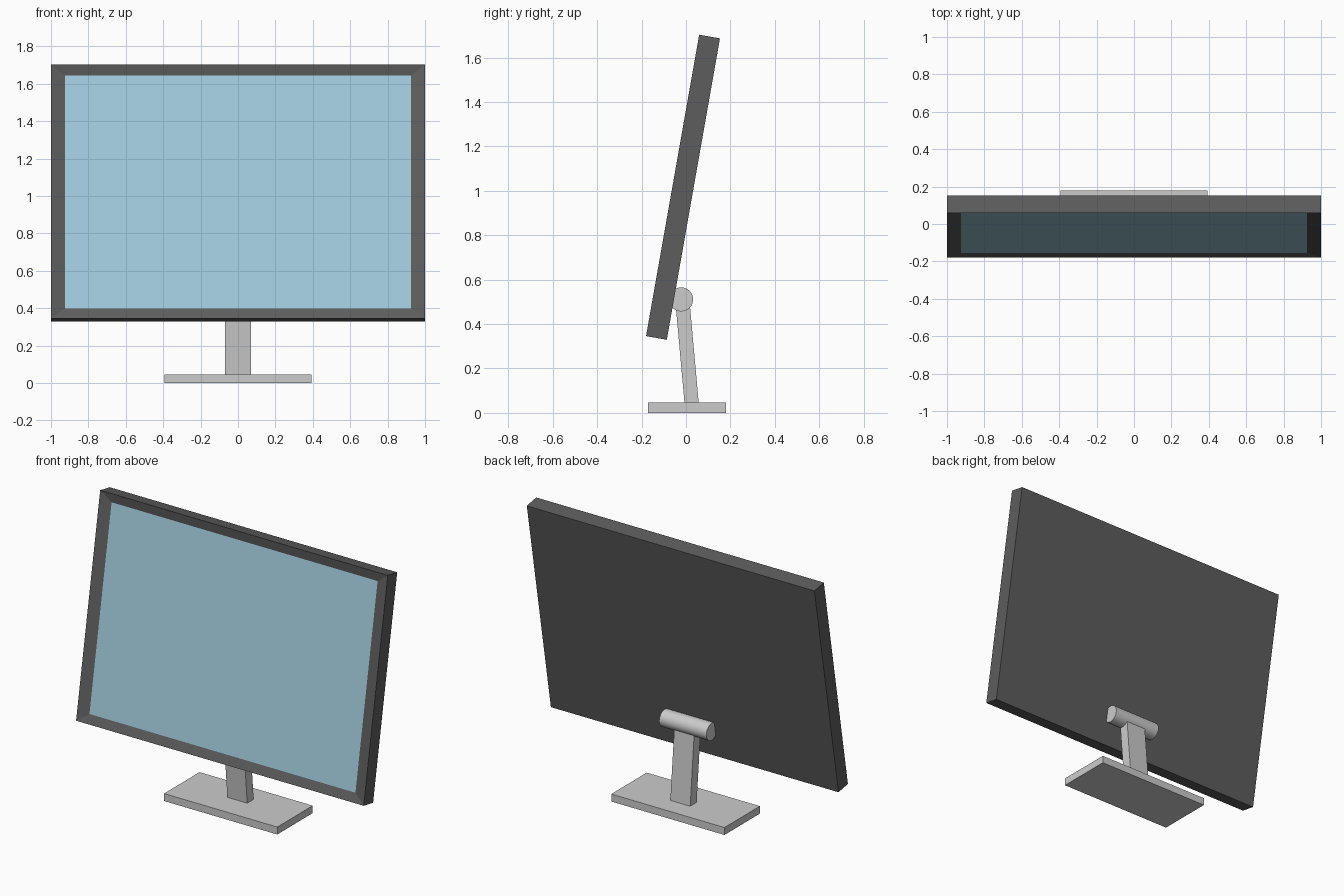
import bpy, bmesh
from math import radians, pi
from mathutils import Matrix, Vector

if "Cube" in bpy.data.objects:
    bpy.data.objects.remove(bpy.data.objects["Cube"])


def material(name, rgb):
    m = bpy.data.materials.new(name)
    m.diffuse_color = (*rgb, 1)
    m.use_nodes = True
    m.node_tree.nodes["Principled BSDF"].inputs["Base Color"].default_value = m.diffuse_color
    return m


def add_object(name, bm, mat=None):
    bmesh.ops.recalc_face_normals(bm, faces=bm.faces)
    mesh = bpy.data.meshes.new(name)
    bm.to_mesh(mesh)
    bm.free()
    if mat:
        mesh.materials.append(mat)
    ob = bpy.data.objects.new(name, mesh)
    bpy.context.collection.objects.link(ob)
    return ob


def box(size, center):
    bm = bmesh.new()
    bmesh.ops.create_cube(bm, size=1, matrix=Matrix.Translation(center) @ Matrix.Diagonal((*size, 1)))
    return bm


# Tilted panel dimensions
W, T, H = 2.0, 0.095, 1.378
SIDE, EDGE, DEPTH = 0.075, 0.056, 0.016
tilt = Matrix.Translation((0, -0.0135, 1.016)) @ Matrix.Rotation(radians(-10), 4, 'X')

# Housing with a sloping bezel around the recessed screen
bm = box((W, T, H), (0, 0, 0))
front = min(bm.faces, key=lambda f: f.calc_center_median().y)
front = bmesh.ops.extrude_discrete_faces(bm, faces=[front])["faces"][0]
outer = [v for v in bm.verts if v.co.y < 0 and v not in front.verts]
for v in front.verts:
    v.co.x *= 1 - 2 * SIDE / W
    v.co.z *= 1 - 2 * EDGE / H
    v.co.y += DEPTH
screen_corners = [v.co.copy() for v in front.verts]
bmesh.ops.delete(bm, geom=[front], context='FACES_ONLY')
add_object("housing", bm, material("dark_grey", (0.11, 0.11, 0.11))).matrix_world = tilt

# Screen closing the recess
bm = bmesh.new()
face = bm.faces.new([bm.verts.new(c) for c in screen_corners])
screen = add_object("screen", bm, material("pale_blue", (0.36, 0.60, 0.72)))
screen.matrix_world = tilt
if screen.data.polygons[0].normal.y > 0:
    screen.data.flip_normals()

# Foot plate
add_object("base", box((0.787, 0.352, 0.047), (0, 0.004, 0.0235)))

# Neck leaning forward from the base into the hinge
bm = box((0.138, 0.064, 0.47), (0, 0.025, 0.275))
for v in bm.verts:
    v.co.y -= 0.09 * (v.co.z - 0.047)
add_object("neck", bm)

# Hinge barrel behind the panel
bm = bmesh.new()
bmesh.ops.create_cone(bm, cap_ends=True, segments=32, radius1=0.054, radius2=0.054, depth=0.328,
                      matrix=Matrix.Translation((0, -0.022, 0.511)) @ Matrix.Rotation(pi / 2, 4, 'Y'))
hinge = add_object("hinge", bm)
bpy.context.view_layer.objects.active = hinge
hinge.select_set(True)
bpy.ops.object.shade_smooth_by_angle(angle=radians(30))
